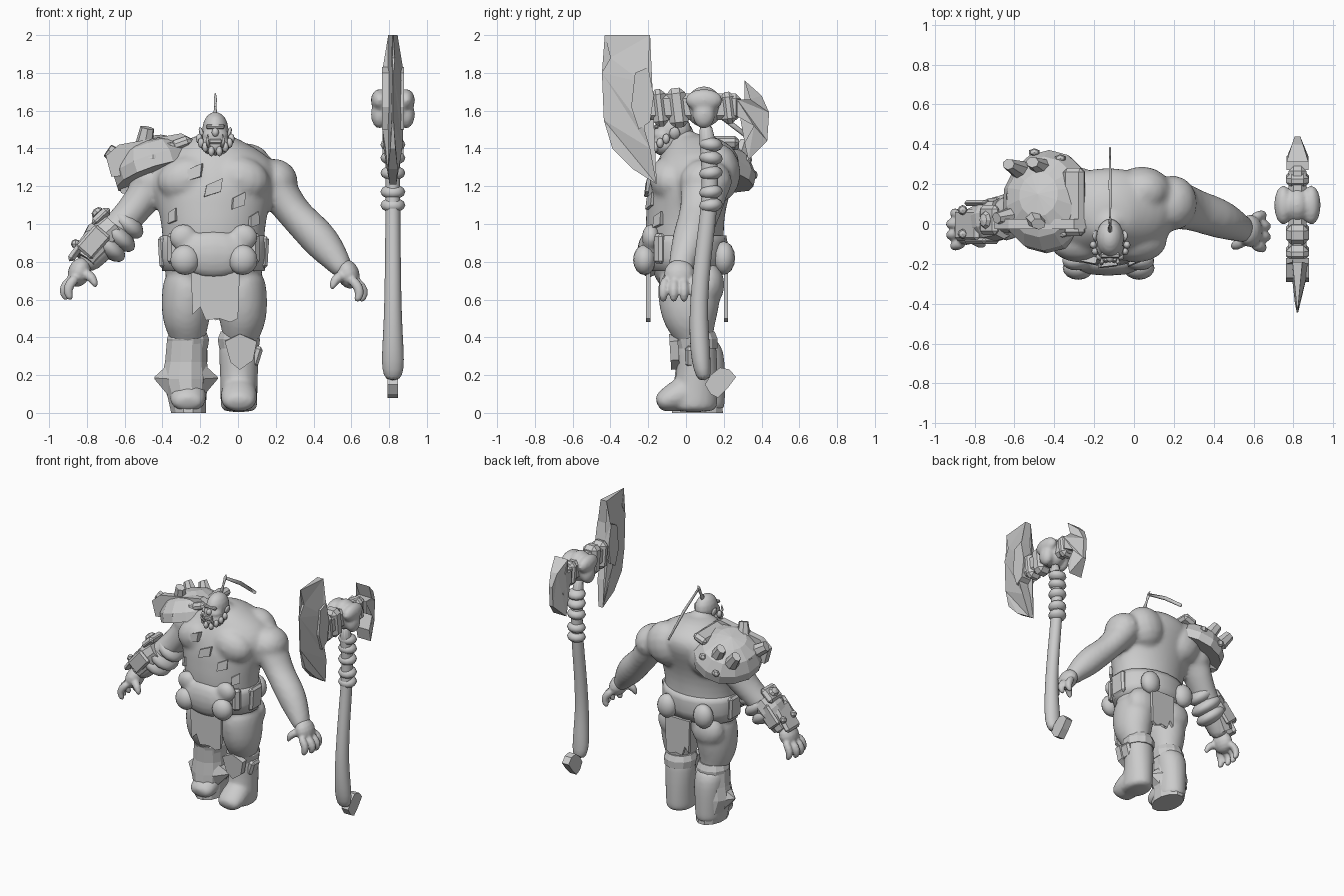
import bpy, bmesh, math
from mathutils import Vector, Matrix, Euler

GREY = bpy.data.materials.new("plain_grey")
GREY.diffuse_color = (0.6, 0.6, 0.6, 1)


def finish(name, bm, smooth=True, sub=0):
    bmesh.ops.recalc_face_normals(bm, faces=bm.faces)
    me = bpy.data.meshes.new(name)
    for f in bm.faces:
        f.smooth = smooth
    bm.to_mesh(me)
    bm.free()
    me.materials.append(GREY)
    ob = bpy.data.objects.new(name, me)
    bpy.context.collection.objects.link(ob)
    if sub:
        mod = ob.modifiers.new("round", 'SUBSURF')
        mod.levels = mod.render_levels = sub
    return ob


def fuse(name, parts, voxel=.016, relax=5):
    """Melt overlapping parts into one continuous skin."""
    dg = bpy.context.evaluated_depsgraph_get()
    dg.update()
    bm = bmesh.new()
    for p in parts:
        bm.from_mesh(p.evaluated_get(dg).data)
    for p in parts:
        bpy.data.objects.remove(p)
    ob = finish(name, bm)
    mod = ob.modifiers.new("melt", 'REMESH')
    mod.mode, mod.voxel_size, mod.use_smooth_shade = 'VOXEL', voxel, True
    ob.modifiers.new("relax", 'SMOOTH').iterations = relax
    return ob


def loft(name, pts, n=16, smooth=True, sub=1, ref=(0, 1, 0), level=False):
    """Skin elliptical sections (x, y, z, side radius, ref-axis radius) along a path."""
    bm, rings, ref = bmesh.new(), [], Vector(ref)
    P = [Vector(p[:3]) for p in pts]
    for i, p in enumerate(pts):
        t = P[min(i + 1, len(P) - 1)] - P[max(i - 1, 0)]
        t = Vector((0, 0, 1)) if level else t.normalized()
        u = ref.cross(t).normalized()
        v = t.cross(u)
        rings.append([bm.verts.new(P[i] + u * p[3] * math.cos(a) + v * p[4] * math.sin(a))
                      for a in [2 * math.pi * (k + .5) / n for k in range(n)]])
    for r, s in zip(rings, rings[1:]):
        for k in range(n):
            bm.faces.new((r[k], r[(k + 1) % n], s[(k + 1) % n], s[k]))
    bm.faces.new(rings[0])
    bm.faces.new(rings[-1])
    return finish(name, bm, smooth, sub)


def ball(name, c, r, rot=(0, 0, 0), seg=16, smooth=True, cut=None):
    bm = bmesh.new()
    bmesh.ops.create_uvsphere(bm, u_segments=seg, v_segments=max(4, seg // 2), radius=1)
    if cut is not None:
        bmesh.ops.bisect_plane(bm, geom=bm.verts[:] + bm.edges[:] + bm.faces[:], plane_co=(0, 0, cut),
                               plane_no=(0, 0, 1), clear_inner=True)
        bmesh.ops.holes_fill(bm, edges=[e for e in bm.edges if e.is_boundary])
    bm.transform(Matrix.LocRotScale(Vector(c), Euler(rot), Vector(r)))
    return finish(name, bm, smooth)


def block(name, c, s, rot=(0, 0, 0), bevel=.015):
    bm = bmesh.new()
    bmesh.ops.create_cube(bm, size=1)
    bm.transform(Matrix.Diagonal(Vector((*s, 1))))
    bmesh.ops.bevel(bm, geom=bm.edges[:], offset=bevel, segments=1, affect='EDGES')
    bm.transform(Matrix.LocRotScale(Vector(c), Euler(rot), None))
    return finish(name, bm, False)


def plate(name, outline, thick, c=(0, 0, 0), rot=(0, 0, 0), side=False, taper=None):
    """Cut-out slab: outline is (x, z), or (y, z) when side is set; taper scales thickness."""
    bm, rows = bmesh.new(), []
    for s in (-.5, .5):
        rows.append([])
        for a, z in outline:
            d = s * thick * (taper(a, z) if taper else 1)
            rows[-1].append(bm.verts.new((d, a, z) if side else (a, d, z)))
    n = len(outline)
    for k in range(n):
        bm.faces.new((rows[0][k], rows[0][(k + 1) % n], rows[1][(k + 1) % n], rows[1][k]))
    caps = [bm.faces.new(r) for r in rows]
    bmesh.ops.triangulate(bm, faces=caps, ngon_method='EAR_CLIP')
    bm.transform(Matrix.LocRotScale(Vector(c), Euler(rot), None))
    return finish(name, bm, False)


CX = -0.13
# Body: torso, muscles, neck, arms and thighs melted together
skin = [loft("torso", [(CX, .02, .64, .2, .14), (CX, .01, .72, .265, .185), (CX, 0, .84, .272, .205),
                       (CX, -.01, .97, .272, .21), (CX, 0, 1.08, .295, .21), (CX, .02, 1.19, .33, .225),
                       (CX, .055, 1.29, .345, .23), (CX, .075, 1.37, .285, .21), (CX, .065, 1.43, .17, .16),
                       (CX, .03, 1.48, .08, .09)], n=24, level=True),
        loft("neck", [(-.12, .03, 1.36, .12, .12), (-.12, -.02, 1.43, .085, .09), (-.12, -.06, 1.48, .06, .07)]),
        loft("left_arm", [(.08, .1, 1.3, .1, .12), (.19, .1, 1.215, .115, .135), (.25, .09, 1.12, .098, .12),
                          (.315, .065, 1.035, .09, .105), (.41, .035, .945, .103, .105), (.48, .005, .86, .092, .09),
                          (.54, -.025, .785, .065, .068), (.57, -.035, .73, .052, .068)]),
        loft("right_arm", [(-.38, .1, 1.28, .11, .12), (-.46, .1, 1.21, .11, .13), (-.515, .085, 1.12, .093, .115),
                           (-.59, .06, 1.03, .085, .095), (-.68, .03, .935, .09, .09), (-.76, 0, .84, .075, .08),
                           (-.82, -.015, .76, .054, .062)])]
for s in (-1, 1):
    x = CX + s * .135 + (.01 if s > 0 else 0)
    skin += [ball("chest_muscle", (CX + s * .14, -.085, 1.24), (.16, .11, .12), (0, s * .25, 0)),
             ball("back_muscle", (CX + s * .17, .165, 1.27), (.15, .125, .16), (0, s * .3, 0)),
             ball("shoulder", (CX + s * .325, .105, 1.225), (.125, .14, .12), (0, s * .6, 0)),
             ball("buttock", (x, .115, .68), (.125, .09, .12)),
             loft("thigh", [(x, .02, .76, .125, .165), (x, .02, .66, .14, .175), (x + s * .008, .015, .55, .138, .162),
                            (x + s * .01, .02, .45, .118, .132), (x, .04, .39, .093, .103),
                            (x, .06, .33, .085, .09)], level=True)]
fuse("body", skin)

# Head with brow, nose, jaw, beard and tusks
HX = -.12
fuse("head", [ball("skull", (HX, -.07, 1.5), (.07, .098, .094)), ball("jaw", (HX, -.115, 1.42), (.08, .07, .06)),
              ball("cheek", (HX, -.12, 1.47), (.07, .06, .04))], .01, 3)
block("brow", (HX, -.158, 1.515), (.1, .025, .02), (.2, 0, 0), .006)
ball("nose", (HX, -.172, 1.485), (.02, .022, .025), seg=8)
block("mouth", (HX, -.178, 1.437), (.07, .02, .025), bevel=.006)
for s in (-1, 1):
    ball("ear", (HX + s * .072, -.06, 1.48), (.013, .03, .035), (0, s * .3, 0), 8)
    loft("tusk", [(HX + s * .035, -.175, 1.41, .011, .011), (HX + s * .043, -.2, 1.44, .009, .009),
                  (HX + s * .04, -.195, 1.475, .002, .002)], 6, sub=0)
    for k in range(4):
        a = k * .42 + .25
        ball("beard_lump", (HX + s * .085 * math.sin(a), -.1 - .08 * math.cos(a), 1.385 + k * .022),
             (.018, .02, .028), seg=8)
loft("hair_knot", [(HX, -.03, 1.575, .012, .02), (HX, -.005, 1.62, .006, .01), (HX, .015, 1.66, .009, .014),
                   (HX, .03, 1.69, .004, .006)], 8, sub=0)
loft("hair_tail", [(HX, .01, 1.675, .006, .01), (HX, .2, 1.56, .008, .014), (HX, .38, 1.42, .005, .012)],
     6, sub=0, ref=(0, 0, 1))


# Hands with four fingers and a thumb
def hand(label, x, y, z, s):
    parts = [ball("palm", (x, y, z), (.06, .082, .08), (0, s * -.35, 0))]
    for k in range(4):
        fy = y - .085 + k * .055
        dx = .022 * (1.5 - abs(k - 1.5))
        parts.append(loft("finger", [(x + s * .01, fy * .8 + y * .2, z - .02, .03, .027),
                                     (x + s * (.055 + dx), fy, z - .065, .031, .028),
                                     (x + s * (.065 + dx), fy, z - .11, .029, .026),
                                     (x + s * (.04 + dx), fy, z - .15, .017, .017)], 8))
    parts.append(loft("thumb", [(x - s * .02, y - .04, z, .035, .035), (x - s * .075, y - .075, z - .03, .03, .03),
                                (x - s * .09, y - .08, z - .085, .014, .014)], 8))
    fuse(label, parts, .009, 2)


hand("left_hand", .583, -.035, .735, 1)
hand("right_hand", -.84, -.025, .745, -1)

# Right bracer: padded rolls with bolted plates
for k, (x, z, r) in enumerate([(-.585, 1.0, .1), (-.64, .94, .117), (-.69, .885, .113)]):
    ball("bracer_roll", (x, .045 - k * .01, z), (.058, r, r), (0, -.85, 0))
loft("bracer", [(-.66, .03, .99, .09, .105), (-.72, .02, .93, .1, .11), (-.81, -.005, .81, .072, .09)], 10, False, 0)
block("bracer_upper_plate", (-.725, .02, 1.04), (.12, .15, .05), (0, -.75, 0), .02)
block("bracer_lower_plate", (-.835, -.005, .885), (.2, .16, .04), (0, -.95, 0), .018)
for y in (-.085, .105):
    block("bracer_side_plate", (-.765, y, .905), (.16, .03, .11), (0, -.85, 0), .013)
for y in (-.05, .07):
    ball("bracer_stud", (-.86, y, .895), (.025, .025, .025), seg=8, smooth=False)
ball("elbow_stud", (-.745, .02, 1.06), (.035, .045, .025), (0, -.75, 0), 8, False)

# Shoulder guard with blunt horns and studs
ball("shoulder_guard", (-.43, .11, 1.275), (.235, .265, .19), (-.22, -.3, 0), 14, False, -.12)
plate("guard_front_rim", [(-.67, 1.25), (-.7, 1.36), (-.63, 1.42), (-.3, 1.48), (-.24, 1.45), (-.27, 1.38),
                          (-.42, 1.27)], .05)
plate("guard_back_flap", [(-.62, 1.18), (-.64, 1.34), (-.5, 1.42), (-.33, 1.4), (-.3, 1.26), (-.44, 1.15)],
      .04, (0, .335, 0), (.15, 0, 0))
block("guard_inner_edge", (-.3, .11, 1.425), (.11, .34, .06), (0, -.35, 0), .02)
for a, b in [((-.5, .03, 1.4), (-.48, .0, 1.51)), ((-.6, .04, 1.33), (-.69, .03, 1.39)),
             ((-.57, .27, 1.32), (-.63, .3, 1.4)), ((-.46, .28, 1.35), (-.51, .31, 1.43))]:
    loft("guard_horn", [(*a, .05, .05), (*b, .038, .028)], 7, False, 0, ref=(.2, 1, .1))
for x, y, z in [(-.45, -.12, 1.35), (-.36, -.05, 1.41), (-.54, -.08, 1.3), (-.37, .33, 1.34), (-.5, .36, 1.26)]:
    ball("guard_stud", (x, y, z), (.03, .02, .025), seg=6, smooth=False)

# Diamond scales on the chest and belly
for x, z, w, y, turn in [(-.23, 1.27, .055, -.178, -.2), (-.13, 1.19, .062, -.197, .1), (0, 1.12, .05, -.182, .4),
                         (.08, 1.02, .042, -.142, .7), (-.34, 1.04, .035, -.135, -.7)]:
    plate("chest_scale", [(-w, -.03), (-w * .5, .025), (w, .035), (w * .5, -.03)], .035, (x, y, z),
          (-.1, -.3, turn))

# Belt, rounded buckle, pouches and side tabs
loft("belt", [(CX, 0, .75, .275, .205), (CX, 0, .82, .287, .22), (CX, 0, .9, .287, .22), (CX, 0, .94, .277, .213)],
     18, sub=0, level=True)
fuse("buckle", [ball("b", (CX, -.195, .84), (.2, .065, .125))] +
     [ball("b", (CX + s * .16, -.185, .93), (.075, .05, .07)) for s in (-1, 1)], .014, 4)
for x in (-.28, .025):
    ball("front_pouch", (x, -.22, .81), (.078, .06, .08))
for x in (-.285, .015):
    ball("rear_pouch", (x, .2, .82), (.075, .06, .088))
for s in (-1, 1):
    block("belt_side_tab", (CX + s * .268, 0, .85), (.045, .13, .17), (0, s * .06, 0))
    block("belt_corner_tab", (CX + s * .215, -.14, .87), (.06, .05, .16), (0, 0, s * .8))

# Ragged cloths, front and back
RAG = [(-.25, .76), (-.24, .52), (-.2, .56), (-.17, .49), (-.13, .53), (-.1, .5), (-.07, .55), (-.04, .48),
       (0, .5), (.01, .76)]
plate("front_cloth", RAG, .022, (0, -.2, 0))
plate("rear_cloth", [(x * .78 + .01, z) for x, z in RAG], .022, (0, .212, 0))

# Boots: the left steps slightly forward
for lab, x, fy, toe in (("right", -.265, .03, .06), ("left", .005, -.01, 0)):
    fuse(lab + "_boot", [
        loft("shaft", [(x, .06, .41, .1, .1), (x, .065 + fy, .33, .11, .11), (x, .07 + fy, .22, .103, .11),
                       (x, .06 + fy, .12, .1, .12), (x, .05 + fy, .05, .1, .13), (x, .05 + fy, 0, .097, .125)],
             level=True),
        loft("foot", [(x, .1 + fy, .09, .085, .09), (x, .02 + fy, .11, .097, .11), (x, -.06 + toe, .085, .103, .085),
                      (x, -.12 + toe, .06, .095, .06), (x, -.155 + toe, .045, .065, .04)], 12, ref=(0, 0, 1))],
         .014, 3)
    loft(lab + "_boot_cuff", [(x, .05, .43, .1, .105), (x, .055, .39, .116, .117), (x, .06, .34, .108, .11)],
         12, False, 0, level=True)
# Spiked right shin guard and left knee plate
loft("right_shin_guard", [(-.27, .05, .38, .11, .11), (-.275, .06, .27, .115, .115), (-.28, .06, .18, .13, .125),
                          (-.27, .06, .08, .105, .135), (-.262, .06, .0, .095, .14)], 12, False, 0, level=True)
for s in (-1, 1):
    loft("shin_spike", [(-.275 + s * .09, .05, .18, .1, .09), (-.275 + s * .168, .05, .185, .006, .006)], 6, False, 0)
plate("left_knee_plate", [(-.07, .38), (.01, .42), (.1, .38), (.08, .28), (.01, .23), (-.04, .27)], .045,
      (0, -.042, 0), (.06, 0, 0))
block("left_boot_spike", (.095, .04, .3), (.05, .09, .11), (0, .3, 0))

# Axe haft with bound grip rolls, and pommel hook
AX = .82
loft("axe_haft", [(AX, .1, .17, .04, .035), (AX, .085, .23, .062, .047), (AX, .075, .33, .06, .056),
                  (AX, .065, .5, .049, .051), (AX, .075, .7, .045, .047), (AX, .105, .95, .042, .046),
                  (AX, .13, 1.15, .04, .045), (AX, .125, 1.35, .04, .045), (AX, .1, 1.55, .04, .045)], 12)
for z in (1.1, 1.17, 1.27, 1.35, 1.42):
    ball("grip_roll", (AX, .132, z), (.066, .063, .04), (.12 if z < 1.3 else -.1, 0, 0), 12)
plate("pommel_hook", [(.1, .15), (.13, .2), (.18, .24), (.23, .23), (.265, .19), (.22, .13), (.17, .08), (.13, .1)],
      .055, (AX, 0, 0), side=True)

# Axe head: beam, bindings and mushroom-shaped knob
block("axe_beam", (AX, .04, 1.62), (.09, .5, .14), bevel=.025)
for y, w, h in ((-.14, .08, .2), (-.045, .1, .21), (.225, .08, .17)):
    block("axe_binding", (AX, y, 1.615), (.115, w, h), (.12, 0, 0), .028)
fuse("axe_knob", [ball("k", (AX, .095, 1.62), (.075, .1, .11))] +
     [ball("k", (AX + s * .07, .095, z), (.047, r, h)) for s in (-1, 1)
      for z, r, h in ((1.655, .1, .06), (1.58, .06, .075))], .012, 3)

# Large front blade and small rear blade
plate("front_blade", [(-.43, 2), (-.19, 2), (-.2, 1.82), (-.23, 1.75), (-.22, 1.5), (-.19, 1.4), (-.155, 1.21),
                      (-.28, 1.29), (-.39, 1.4), (-.435, 1.55), (-.445, 1.8), (-.4, 1.88)],
      .11, (AX, 0, 0), side=True,
      taper=lambda y, z: max(.06, min(1, (y + .445) / .2)) * min(1, .45 + abs(2 - z) * 3) * min(1, .3 + (z - 1.2) * 3))
plate("front_blade_socket", [(-.27, 1.8), (-.2, 1.83), (-.17, 1.68), (-.19, 1.54), (-.25, 1.5), (-.29, 1.62)],
      .115, (AX, 0, 0), side=True)
plate("rear_blade", [(.31, 1.76), (.4, 1.68), (.44, 1.59), (.43, 1.44), (.33, 1.34), (.31, 1.43), (.36, 1.52),
                     (.27, 1.57), (.27, 1.66), (.34, 1.66)],
      .11, (AX, 0, 0), side=True, taper=lambda y, z: max(.25, min(1, (.46 - y) / .12)))
